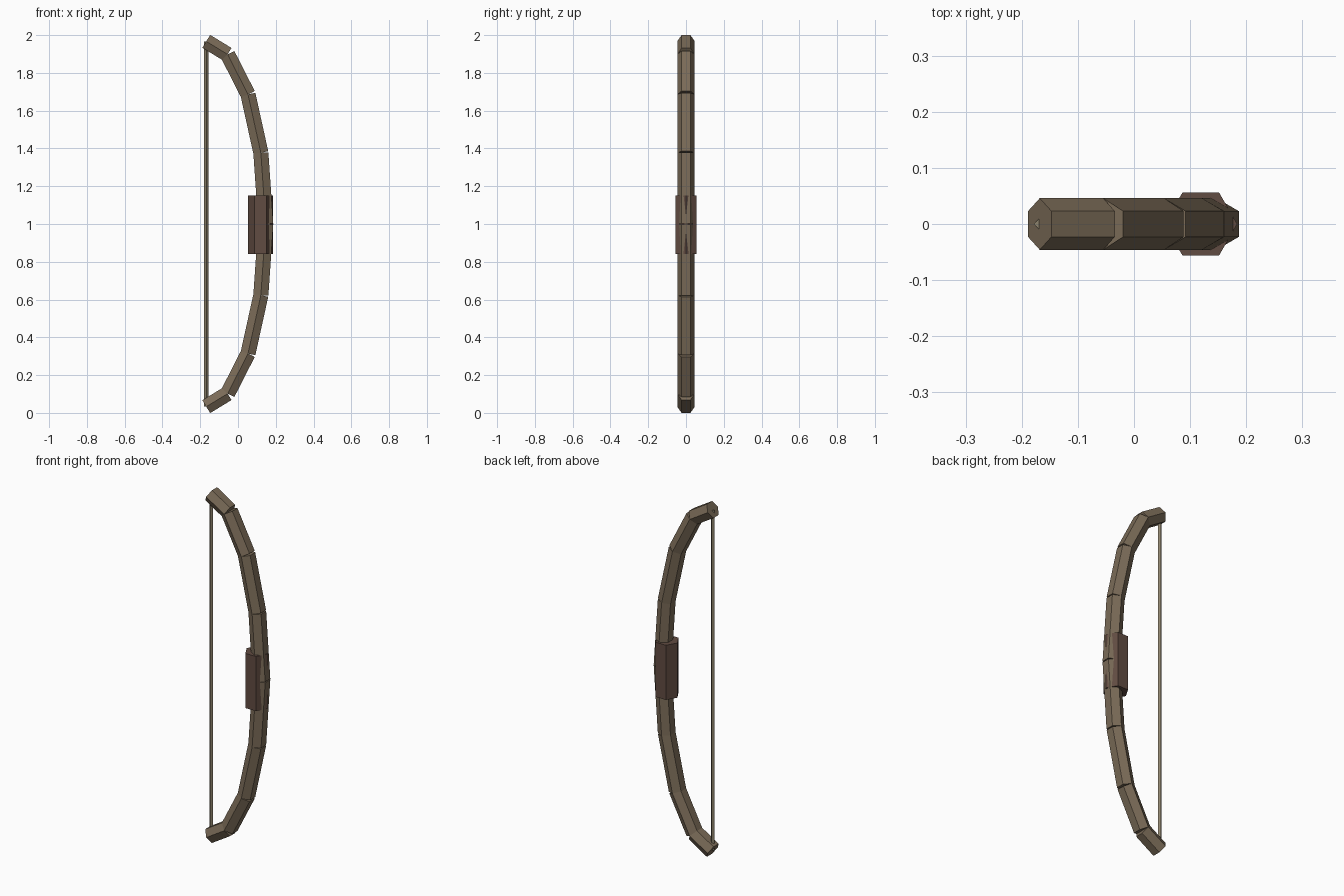
import bpy, math
from mathutils import Vector

if "Cube" in bpy.data.objects:
    bpy.data.objects.remove(bpy.data.objects["Cube"])


def material(name, rgb):
    m = bpy.data.materials.new(name)
    m.diffuse_color = (*rgb, 1)
    m.use_nodes = True
    m.node_tree.nodes["Principled BSDF"].inputs["Base Color"].default_value = m.diffuse_color
    return m


wood = material("wood", (0.195, 0.147, 0.096))
leather = material("dark_leather", (0.120, 0.072, 0.054))
cord = material("cord", (0.27, 0.23, 0.155))


def prism(name, a, b, radius, sides, turn, mat):
    """Flat-faced prism between two points in the y = 0 plane."""
    a, b = Vector(a), Vector(b)
    axis = (b - a).normalized()
    side = Vector((0, 1, 0))
    out = side.cross(axis)
    ring = [math.tau * i / sides + turn for i in range(sides)]
    verts = [p + radius * (math.cos(t) * out + math.sin(t) * side)
             for p in (a, b) for t in ring]
    faces = [(i, (i + 1) % sides, sides + (i + 1) % sides, sides + i)
             for i in range(sides)]
    faces += [tuple(reversed(range(sides))), tuple(range(sides, 2 * sides))]
    mesh = bpy.data.meshes.new(name)
    mesh.from_pydata(verts, [], faces)
    mesh.materials.append(mat)
    obj = bpy.data.objects.new(name, mesh)
    bpy.context.collection.objects.link(obj)
    return obj


# Limbs: straight hexagonal segments from the middle out to each tip
path = [(0.147, 0), (0.121, 0.377), (0.053, 0.686), (-0.055, 0.898), (-0.168, 0.967)]
for label, s in (("upper", 1), ("lower", -1)):
    for i, (p, q) in enumerate(zip(path, path[1:])):
        ends = [(p[0], 0, 1 + s * p[1]), (q[0], 0, 1 + s * q[1])]
        prism(f"{label}_limb_{i + 1}", *ends[::s], 0.046, 6, math.pi / 6, wood)

# Grip: hexagonal block with its corners pointing forward and back
prism("grip", (0.119, 0, 0.84), (0.119, 0, 1.15), 0.065, 6, 0, leather)

# Bowstring: thin four-sided cord between the tips
prism("bowstring", (-0.168, 0, 0.035), (-0.168, 0, 1.965), 0.011, 4, 0, cord)
